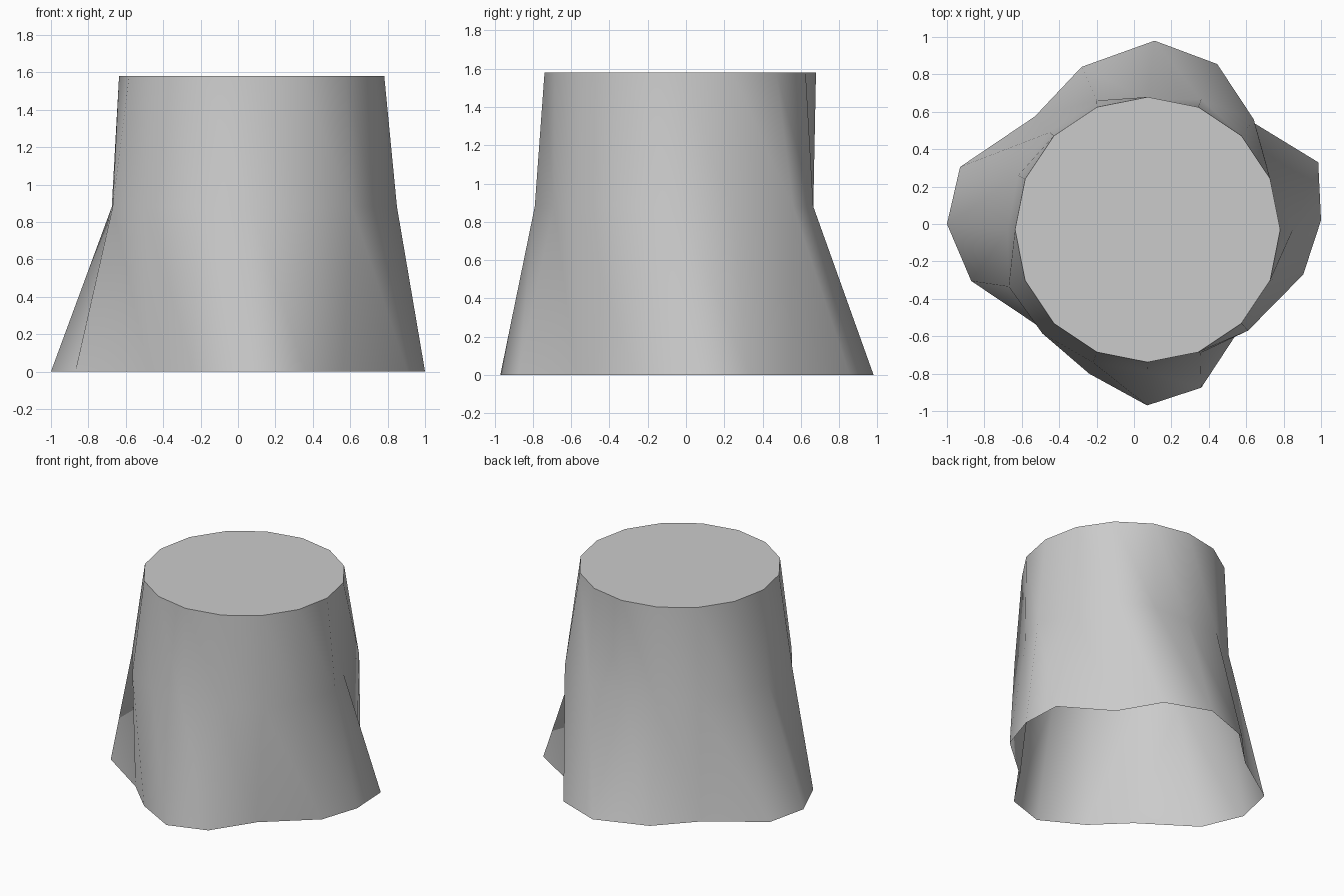
import bpy, bmesh, math

cube = bpy.data.objects.get("Cube")
if cube:
    bpy.data.objects.remove(cube)

SIDES = 16
HEIGHT, WAIST = 1.58, 0.88

# Plain bark and cut surface share one grey
grey = bpy.data.materials.new("plain_grey")
grey.use_nodes = True
colour = (0.6, 0.6, 0.6, 1)
grey.diffuse_color = colour
grey.node_tree.nodes["Principled BSDF"].inputs["Base Color"].default_value = colour

# Root flare at the ground, clockwise from the back
flare = [(.11, .98), (.445, .855), (.625, .55), (.985, .33),
         (1, .02), (.905, -.27), (.56, -.57), (.36, -.875),
         (.07, -.97), (-.24, -.8), (-.475, -.57), (-.87, -.305),
         (-1, 0), (-.93, .305), (-.53, .575), (-.28, .84)]
# Waist where the roots meet the trunk
waist = [(.07, .665), (.36, .665), (.64, .56), (.73, .24),
         (.85, -.03), (.74, -.3), (.61, -.57), (.355, -.69),
         (.07, -.79), (-.22, -.74), (-.49, -.585), (-.67, -.335),
         (-.675, -.03), (-.62, .26), (-.45, .49), (-.2, .66)]
# Regular cut at the top
angles = [2 * math.pi * i / SIDES for i in range(SIDES)]
cut = [(.073 + .709 * math.sin(a), -.03 + .709 * math.cos(a)) for a in angles]

bm = bmesh.new()
rings = [[bm.verts.new((x, y, z)) for x, y in ring]
         for ring, z in ((flare, 0), (waist, WAIST), (cut, HEIGHT))]

# Trunk walls, open underneath, split along one steady diagonal
for low, high in zip(rings, rings[1:]):
    for i in range(SIDES):
        j = (i + 1) % SIDES
        bm.faces.new((low[i], high[i], high[j])).smooth = True
        bm.faces.new((low[i], high[j], low[j])).smooth = True

# Flat cut face with a hard rim
top = bm.faces.new(rings[-1][::-1])
for edge in top.edges:
    edge.smooth = False

mesh = bpy.data.meshes.new("tree_stump")
bm.to_mesh(mesh)
bm.free()
mesh.materials.append(grey)
stump = bpy.data.objects.new("tree_stump", mesh)
bpy.context.collection.objects.link(stump)
